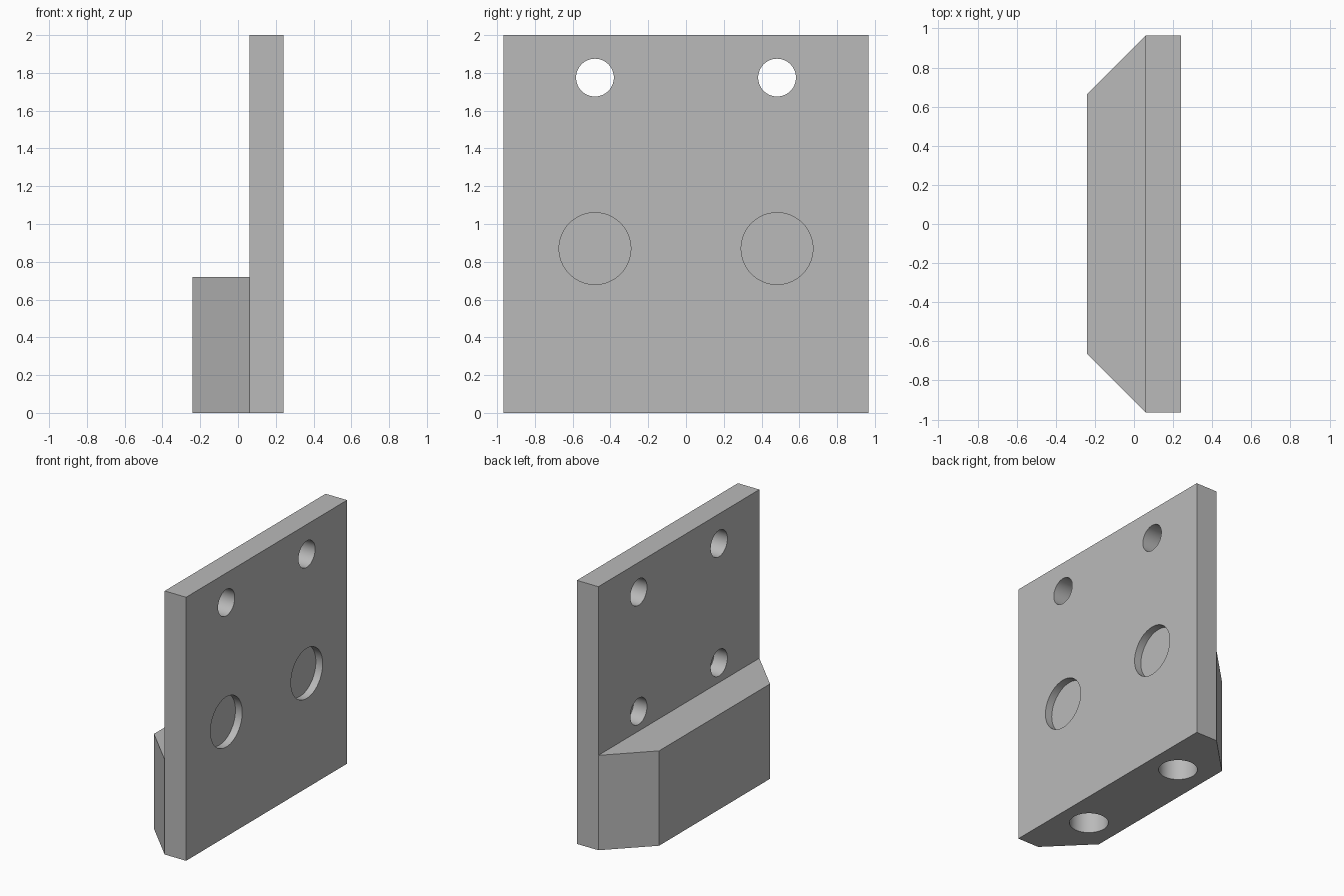
import bpy
import bmesh
from math import pi
from mathutils import Matrix

cube = bpy.data.objects.get("Cube")
if cube:
    bpy.data.objects.remove(cube)

BACK, STEP, FACE = -0.24, 0.06, 0.24   # x planes: block back, plate back, plate face
HALF = 0.965                           # half width along y
BLOCK_TOP = 0.72
HOLE_Y = 0.482

grey = bpy.data.materials.new("plain grey")
grey.use_nodes = True
colour = (0.49, 0.49, 0.49, 1)
grey.diffuse_color = colour
grey.node_tree.nodes["Principled BSDF"].inputs["Base Color"].default_value = colour


def make_object(name, bm):
    bmesh.ops.recalc_face_normals(bm, faces=bm.faces)
    mesh = bpy.data.meshes.new(name)
    bm.to_mesh(mesh)
    bm.free()
    mesh.materials.append(grey)
    obj = bpy.data.objects.new(name, mesh)
    bpy.context.collection.objects.link(obj)
    return obj


def prism(name, outline, height):
    """Extrude an xy outline upwards from the ground."""
    bm = bmesh.new()
    face = bm.faces.new([bm.verts.new((x, y, 0)) for x, y in outline])
    top = bmesh.ops.extrude_face_region(bm, geom=[face])["geom"]
    bmesh.ops.translate(bm, vec=(0, 0, height),
                        verts=[v for v in top if isinstance(v, bmesh.types.BMVert)])
    return make_object(name, bm)


def add_cylinder(bm, radius, axis, start, end, a, b):
    """Cylinder along x (a=y, b=z) or along z (a=x, b=y)."""
    mid = (start + end) / 2
    if axis == "x":
        place = Matrix.Translation((mid, a, b)) @ Matrix.Rotation(pi / 2, 4, "Y")
    else:
        place = Matrix.Translation((a, b, mid))
    bmesh.ops.create_cone(bm, cap_ends=True, segments=64, radius1=radius,
                          radius2=radius, depth=end - start, matrix=place)


def boolean(target, other, operation):
    mod = target.modifiers.new(operation.lower(), "BOOLEAN")
    mod.operation = operation
    mod.solver = "EXACT"
    mod.object = other
    bpy.context.view_layer.objects.active = target
    bpy.ops.object.modifier_apply(modifier=mod.name)
    bpy.data.objects.remove(other)


# Upright plate and the chamfered block behind its lower part
bracket = prism("mounting_bracket",
                [(STEP, -HALF), (FACE, -HALF), (FACE, HALF), (STEP, HALF)], 2)
chamfer = HALF - (STEP - BACK)
block = prism("base_block",
              [(STEP, -HALF), (STEP, HALF), (BACK, chamfer), (BACK, -chamfer)], BLOCK_TOP)
boolean(bracket, block, "UNION")

# Holes, the same on both sides
holes = bmesh.new()
for y in (-HOLE_Y, HOLE_Y):
    add_cylinder(holes, 0.1, "x", STEP - 0.1, FACE + 0.1, y, 1.775)         # through hole
    add_cylinder(holes, 0.19, "x", FACE - 0.057, FACE + 0.1, y, 0.87)       # face recess
    add_cylinder(holes, 0.1, "x", STEP - 0.1, STEP + 0.113, y, 0.87)        # blind back hole
    add_cylinder(holes, 0.135, "z", -0.1, 0.6, 0.005, y)                    # blind base hole
boolean(bracket, make_object("hole_cutter", holes), "DIFFERENCE")

# Smooth hole walls, crisp edges
bpy.ops.object.select_all(action="DESELECT")
bracket.select_set(True)
bpy.context.view_layer.objects.active = bracket
bpy.ops.object.shade_smooth_by_angle(angle=pi / 6)
